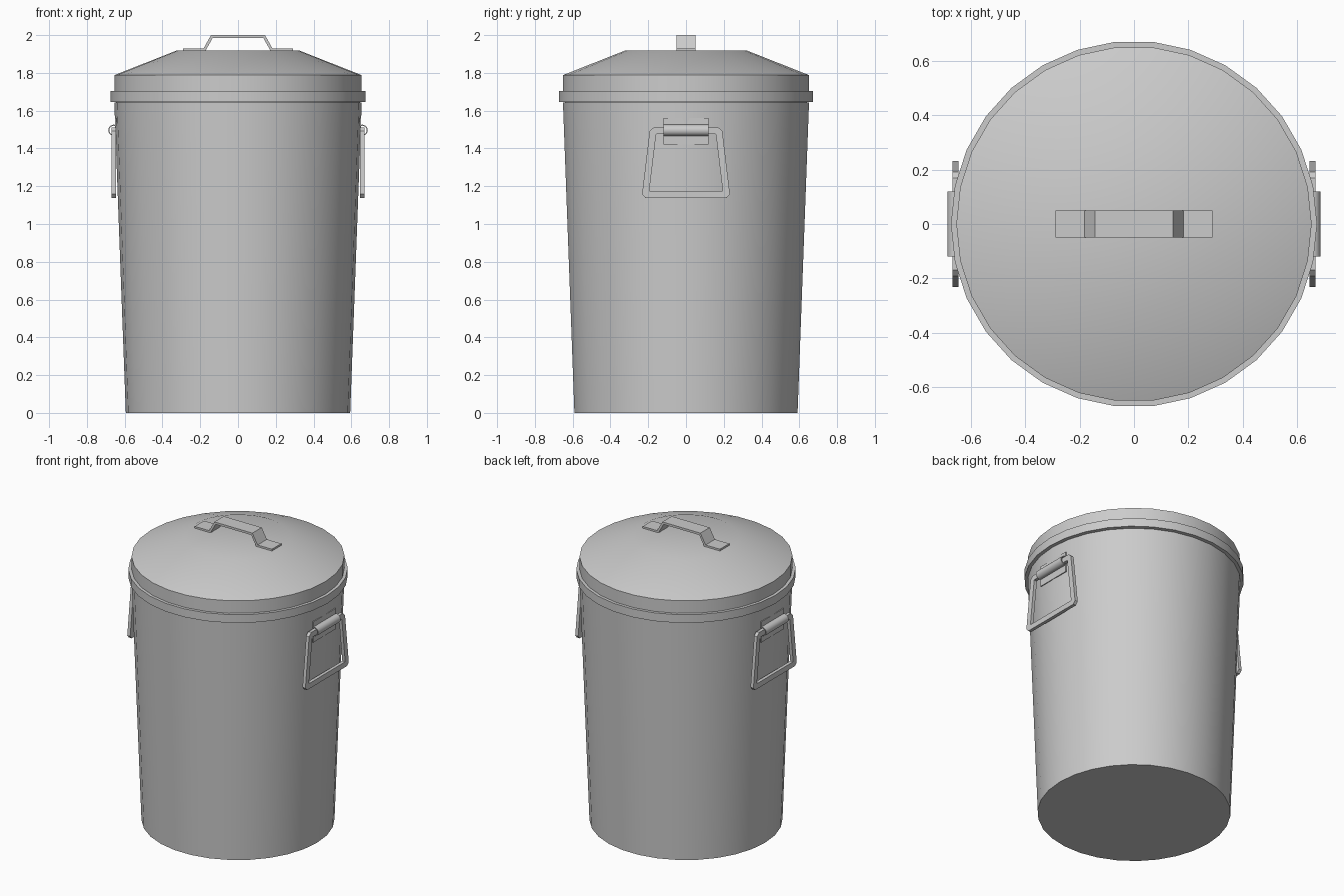
import bpy
import bmesh
from math import sin, cos, radians
from mathutils import Vector

if "Cube" in bpy.data.objects:
    bpy.data.objects.remove(bpy.data.objects["Cube"])

SIDES = 30


def finish(name, bm, mirror=False):
    bmesh.ops.recalc_face_normals(bm, faces=bm.faces)
    mesh = bpy.data.meshes.new(name)
    bm.to_mesh(mesh)
    bm.free()
    ob = bpy.data.objects.new(name, mesh)
    bpy.context.collection.objects.link(ob)
    bpy.ops.object.select_all(action='DESELECT')
    ob.select_set(True)
    bpy.context.view_layer.objects.active = ob
    bpy.ops.object.shade_smooth_by_angle(angle=radians(30))
    if mirror:
        ob.modifiers.new("other_side", 'MIRROR')
    return ob


def lathe(name, profile, cap):
    """Revolve (radius, z) points; cap is the index of the ring to fill."""
    bm = bmesh.new()
    rings = [[bm.verts.new((r * cos(radians(360 * i / SIDES)), r * sin(radians(360 * i / SIDES)), z))
              for i in range(SIDES)] for r, z in profile]
    for a, b in zip(rings, rings[1:]):
        for i in range(SIDES):
            j = (i + 1) % SIDES
            bm.faces.new((a[i], a[j], b[j], b[i]))
    bm.faces.new(rings[cap])
    return finish(name, bm)


def inset(path, t, closed):
    """Offset a path by t to the right of its direction, with mitred corners."""
    pts, n, out = [Vector(p) for p in path], len(path), []
    for i, p in enumerate(pts):
        dirs = []
        if closed or i > 0:
            dirs.append((p - pts[i - 1]).normalized())
        if closed or i < n - 1:
            dirs.append((pts[(i + 1) % n] - p).normalized())
        norms = [Vector((d.y, -d.x)) for d in dirs]
        m = sum(norms, Vector((0, 0))).normalized()
        out.append(p + m * t / m.dot(norms[0]))
    return out


def strip(name, path, t, lo, hi, place, closed=False, mirror=False):
    """Band of thickness t along a 2D path, extruded from lo to hi."""
    bm = bmesh.new()
    inner = inset(path, t, closed)
    secs = [[bm.verts.new(place(p[0], p[1], d)) for p, d in ((o, lo), (o, hi), (q, hi), (q, lo))]
            for o, q in zip(path, inner)]
    pairs = list(zip(secs, secs[1:]))
    if closed:
        pairs.append((secs[-1], secs[0]))
    else:
        bm.faces.new(secs[0])
        bm.faces.new(secs[-1])
    for a, b in pairs:
        for k in range(4):
            m = (k + 1) % 4
            bm.faces.new((a[k], a[m], b[m], b[k]))
    return finish(name, bm, mirror)


def xz(u, v, d):
    return (u, d, v)


def yz(u, v, d):
    return (d, u, v)


# Tapered bin body, open at the top under the lid
lathe("bin_body", [(0.594, 0), (0.655, 1.643), (0.645, 1.643), (0.645, 1.66)], 0)

# Lid with rim band, upright skirt and sloping top
lathe("lid", [(0.645, 1.647), (0.675, 1.647), (0.675, 1.703), (0.655, 1.703),
              (0.655, 1.788), (0.325, 1.918)], -1)

# Bent strap handle on the lid
strip("lid_handle", [(-0.29, 1.93), (-0.182, 1.93), (-0.143, 2.0), (0.143, 2.0),
                     (0.182, 1.93), (0.29, 1.93)], 0.015, -0.05, 0.05, xz)

# Hinge bracket: flat plate curled around the handle bar
arc = [(0.657 + 0.03 * cos(radians(a)), 1.496 + 0.03 * sin(radians(a)))
       for a in [103.5 - 207 * i / 12 for i in range(13)]]
strip("side_bracket", [(0.65, 1.56)] + arc + [(0.65, 1.42)], 0.006, -0.12, 0.12, xz, mirror=True)

# Hanging side handle: trapezoid loop with clipped corners
corners = [Vector(c) for c in ((-0.235, 1.138), (-0.19, 1.512), (0.19, 1.512), (0.235, 1.138))]
loop = []
for i, c in enumerate(corners):
    for other in (corners[i - 1], corners[(i + 1) % 4]):
        loop.append(c + (other - c).normalized() * 0.02)
strip("side_handle", loop, 0.036, 0.647, 0.669, yz, closed=True, mirror=True)
